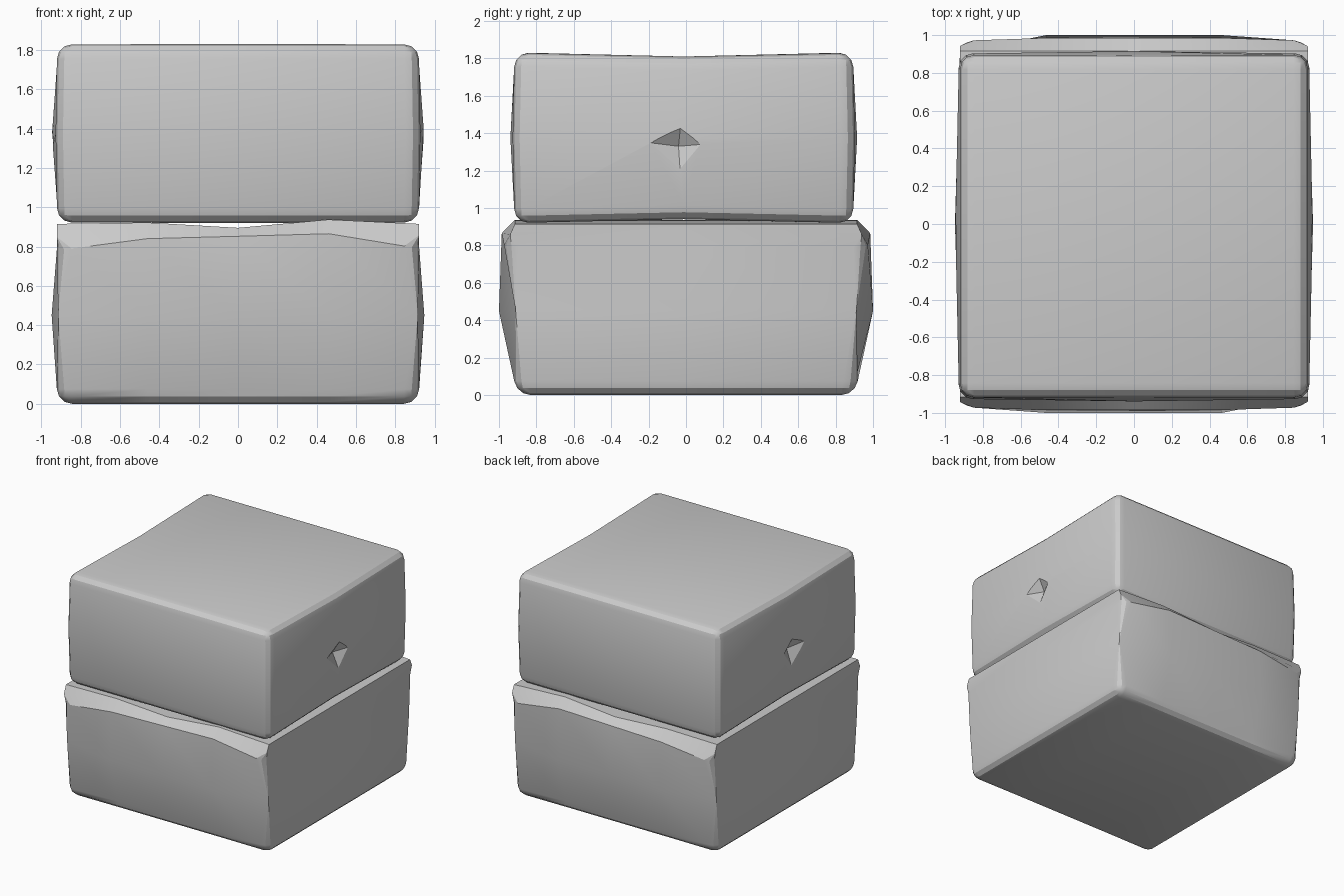
import bpy, bmesh
from mathutils import Vector

if "Cube" in bpy.data.objects:
    bpy.data.objects.remove(bpy.data.objects["Cube"])


def block(name, cuts, shape, keep, radius):
    """Cube in -1..1, sliced at the given levels, reshaped, then rounded on chosen edges."""
    bm = bmesh.new()
    bmesh.ops.create_cube(bm, size=2)
    for axis, levels in enumerate(cuts):
        for level in levels:
            co, no = Vector(), Vector()
            co[axis], no[axis] = level, 1
            bmesh.ops.bisect_plane(bm, geom=bm.verts[:] + bm.edges[:] + bm.faces[:],
                                   plane_co=co, plane_no=no)
    edges = []
    for e in bm.edges:
        a, b = (v.co for v in e.verts)
        shared = [i for i in range(3) if abs(a[i]) > .99 and abs(a[i] - b[i]) < .001]
        if len(shared) == 2 and keep((a + b) / 2):
            edges.append(e)
    for v in bm.verts:
        v.co = shape(*v.co)
    bmesh.ops.bevel(bm, geom=edges, offset=radius, segments=3, profile=.5,
                    affect='EDGES', clamp_overlap=True)
    bmesh.ops.recalc_face_normals(bm, faces=bm.faces[:])
    mesh = bpy.data.meshes.new(name)
    bm.to_mesh(mesh)
    bm.free()
    ob = bpy.data.objects.new(name, mesh)
    bpy.context.collection.objects.link(ob)
    return ob


def smooth(ob):
    bpy.ops.object.select_all(action='DESELECT')
    ob.select_set(True)
    bpy.context.view_layer.objects.active = ob
    bpy.ops.object.shade_smooth_by_angle(angle=.45)


def lower_shape(u, v, w):
    # worn chamfer along the front and back top edges
    rim = {-1: .78, -.5: .84, 0: .852, .5: .865, 1: .79}[round(u, 1)]
    top = {-1: .915, -.5: .922, 0: .895, .5: .937, 1: .915}[round(u, 1)]
    level = 0 if w < -.9 else 1 if w < .1 else 2 if w < .9 else 3
    z = (0, .45, rim, top)[level]
    half_y = (.905, .985, .97, .915)[level]
    half_x = (.92, .93, .922, .922)[level]
    x = u * (half_x + (.018 * (1 - abs(v)) if level == 1 else 0))
    y = v * (half_y + (.015 if abs(u) < .9 and 0 < level < 3 else 0))
    return Vector((x, y, z))


def upper_shape(u, v, w):
    mid = 1 - abs(w)
    x = u * (.92 + .008 * mid + .018 * mid * (1 - abs(v)))
    y = v * (.905 + .01 * mid + .012 * mid * (1 - abs(u))) - .012
    z = 1.375 + w * .455 - .02 * w * (1 - abs(v))
    return Vector((x, y, z))


# Lower block: rounded at the bottom and the uprights, chipped at the top
lower = block("lower_stone", ((-.5, 0, .5), (0,), (0, .8)), lower_shape,
              lambda m: m.z < .75, .075)
smooth(lower)

# Upper block: rounded all round, slightly sagging top
upper = block("upper_stone", ((0,), (0,), (0,)), upper_shape, lambda m: True, .075)

# Chipped notches in both sides of the upper block
for side in (-1, 1):
    bm = bmesh.new()
    x = side * .945
    tips = [(x, -.03, 1.43), (x, .08, 1.34), (x, -.03, 1.18), (x, -.2, 1.35)]
    ring = [bm.verts.new(t) for t in tips]
    inner = bm.verts.new((x - side * .06, -.04, 1.33))
    outer = bm.verts.new((x + side * .06, -.04, 1.33))
    for i in range(4):
        for tip in (inner, outer):
            bm.faces.new((ring[i], ring[(i + 1) % 4], tip))
    bmesh.ops.recalc_face_normals(bm, faces=bm.faces[:])
    mesh = bpy.data.meshes.new("chip_cutter")
    bm.to_mesh(mesh)
    bm.free()
    cutter = bpy.data.objects.new("chip_cutter", mesh)
    bpy.context.collection.objects.link(cutter)
    cutter.hide_render = True
    bpy.context.view_layer.objects.active = upper
    mod = upper.modifiers.new("chip", 'BOOLEAN')
    mod.operation, mod.object, mod.solver = 'DIFFERENCE', cutter, 'EXACT'
    bpy.ops.object.modifier_apply(modifier=mod.name)
    bpy.data.objects.remove(cutter)
smooth(upper)
